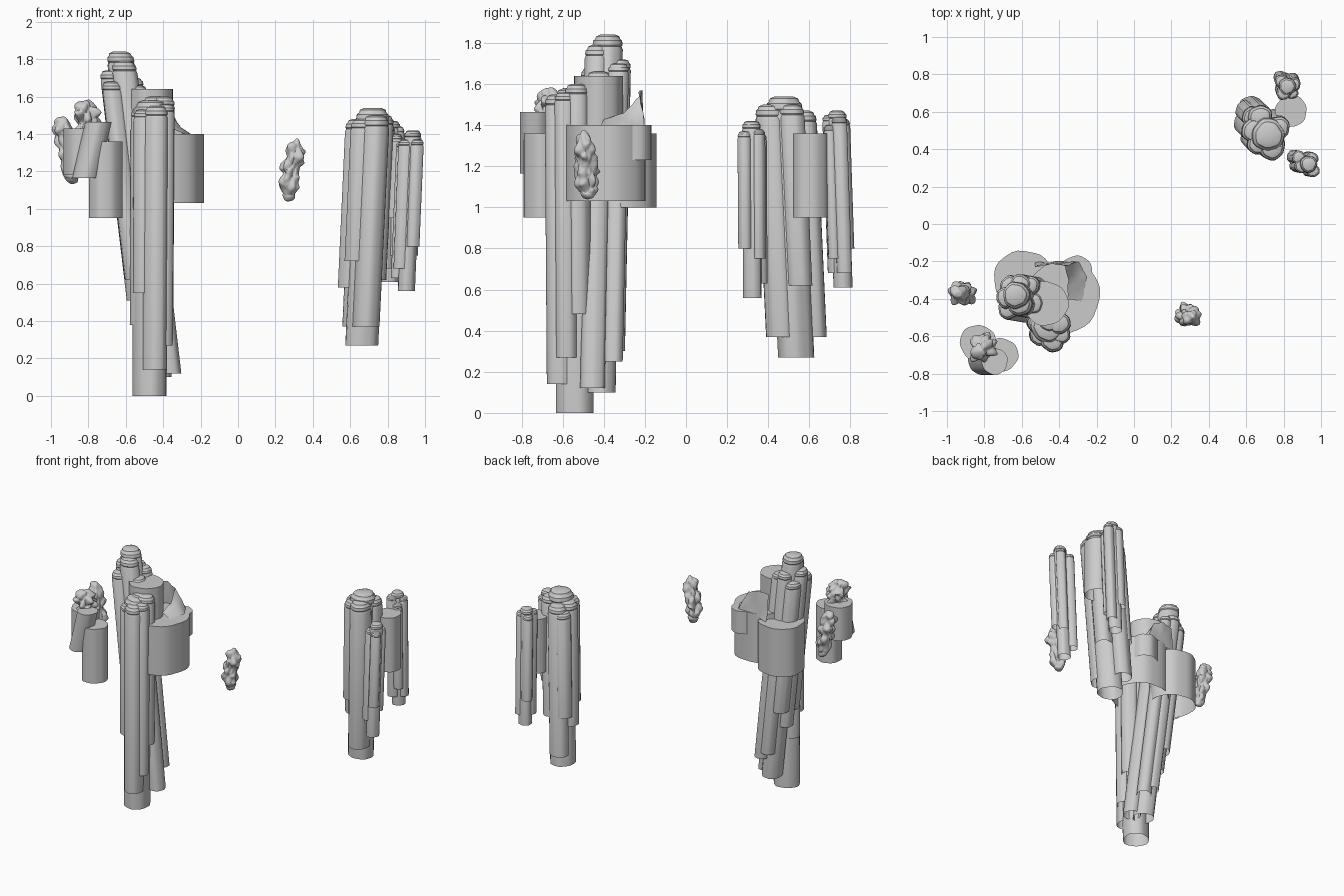
import bpy, bmesh, math, random
from mathutils import Vector, noise

if "Cube" in bpy.data.objects:
    bpy.data.objects.remove(bpy.data.objects["Cube"])

random.seed(4)


def finish(name, bm, angle=35):
    bmesh.ops.recalc_face_normals(bm, faces=bm.faces)
    me = bpy.data.meshes.new(name)
    bm.to_mesh(me)
    bm.free()
    ob = bpy.data.objects.new(name, me)
    bpy.context.collection.objects.link(ob)
    bpy.ops.object.select_all(action='DESELECT')
    ob.select_set(True)
    bpy.context.view_layer.objects.active = ob
    bpy.ops.object.shade_smooth_by_angle(angle=math.radians(angle))
    return ob


def loft(bm, rings, n, wob, cap=True):
    """Skin a stack of irregular rings (centre, radius), open at the foot."""
    a, b = random.uniform(0, 6.28), random.uniform(0, 6.28)
    prev = None
    for c, r in rings:
        ring = []
        for i in range(n):
            t = math.tau * i / n
            k = r * (1 + wob * math.sin(3 * t + a) + wob * .7 * math.sin(7 * t + b))
            ring.append(bm.verts.new(c + Vector((k * math.cos(t), k * math.sin(t), 0))))
        if prev:
            for i in range(n):
                j = (i + 1) % n
                bm.faces.new((prev[i], prev[j], ring[j], ring[i]))
        prev = ring
    if cap:
        bm.faces.new(prev)


def column(name, top, foot, tubes):
    """Bundle of leaning tubes: (dx, dy, radius, bottom z, top z)."""
    top, foot = Vector(top), Vector(foot)
    bm = bmesh.new()
    for dx, dy, r, z0, z1 in tubes:
        def at(z):
            p = foot.lerp(top, (z - foot.z) / (top.z - foot.z))
            return Vector((p.x + dx, p.y + dy, z))
        h = min(.09, r)
        prof = [(z0, 1), (z1 - h, 1.02), (z1 - h * .8, .93), (z1 - h * .7, 1.0),
                (z1 - h * .4, .96), (z1 - h * .3, .84), (z1 - h * .12, .78), (z1, .5)]
        loft(bm, [(at(z), r * k) for z, k in prof], 24, .035)
    return finish(name, bm)


def ledge(name, x, y, r, z0, z1, lean=0):
    bm = bmesh.new()
    loft(bm, [(Vector((x - lean / 2, y, z0)), r), (Vector((x + lean / 2, y, z1)), r)], 32, .025)
    return finish(name, bm)


def bush(name, low, high, r):
    """Knobbly upright clump between two points."""
    low, high = Vector(low), Vector(high)
    bm = bmesh.new()
    bmesh.ops.create_icosphere(bm, subdivisions=5, radius=1)
    for v in bm.verts:
        d = v.co.copy()
        c = low.lerp(high, d.z * .5 + .5)
        p = Vector((d.x * r, d.y * r, d.z * (high.z - low.z) / 2)) + low * 3
        cell = noise.voronoi(p * 17)[0][0]
        k = 1.15 - .75 * min(cell, .8) + .25 * noise.noise(p * 11)
        f = (1 - d.z ** 4) ** .5 / max(.2, (1 - d.z ** 2) ** .5) if abs(d.z) < .99 else 1
        v.co = c + Vector((d.x, d.y, 0)) * r * k * f
        v.co.z += .015 * noise.noise(p * 25)
    return finish(name, bm, 60)


# main island: tall leaning bundle and upright front bundle
column("tall_column", (-.635, -.38, 1.84), (-.43, -.415, .1), [
    (0, 0, .072, .10, 1.84), (.015, -.045, .065, .27, 1.79),
    (-.06, -.01, .058, .51, 1.74), (.06, .055, .05, .25, 1.70),
    (.07, -.04, .06, .12, 1.66), (-.05, .05, .058, .64, 1.66),
    (-.06, -.07, .055, .62, 1.68), (.01, .06, .055, .30, 1.72)])
column("front_column", (-.45, -.57, 1.6), (-.46, -.56, 0), [
    (-.01, .02, .09, 0, 1.58), (.015, -.05, .065, .14, 1.55),
    (.05, .04, .06, .48, 1.60), (-.06, .04, .058, .38, 1.54),
    (-.055, -.03, .05, .55, 1.53), (.06, -.02, .05, .27, 1.56),
    (0, .05, .06, .28, 1.60)])

# right-hand floating pillars
column("right_column", (.72, .475, 1.54), (.66, .535, .27), [
    (0, 0, .088, .27, 1.54), (.02, -.065, .072, .37, 1.50),
    (-.075, .02, .065, .58, 1.48), (-.04, .09, .065, .37, 1.47),
    (.055, .035, .062, .62, 1.50), (-.08, .09, .055, .66, 1.43),
    (-.05, -.05, .06, .72, 1.48)])
column("right_back_column", (.82, .735, 1.47), (.81, .765, .61), [
    (0, 0, .046, .61, 1.47), (.035, .01, .036, .68, 1.44),
    (-.03, .025, .036, .80, 1.43), (-.02, -.035, .038, .68, 1.45),
    (.025, -.035, .034, .75, 1.40)])
column("right_front_column", (.935, .32, 1.42), (.9, .325, .56), [
    (0, 0, .045, .56, 1.42), (-.05, .035, .036, .63, 1.36),
    (-.035, -.01, .038, .68, 1.37), (.025, -.035, .035, .80, 1.37),
    (.02, .03, .033, .75, 1.38)])

# drum-shaped ledges
for i, spec in enumerate([
        (-.375, -.385, .195, 1.03, 1.40), (-.59, -.30, .16, 1.00, 1.36),
        (-.31, -.26, .09, 1.23, 1.40), (-.47, -.425, .118, 1.35, 1.64),
        (-.71, -.70, .09, .95, 1.36), (-.835, -.635, .096, 1.18, 1.43),
        (-.78, -.735, .07, 1.165, 1.465, .07), (.84, .605, .084, .95, 1.36)]):
    ledge("ledge_%d" % (i + 1), *spec)

# sloping bank behind the upper ledge
bm = bmesh.new()
hi = [(-.53, -.23, 1.56), (-.44, -.215, 1.57), (-.37, -.225, 1.54), (-.35, -.30, 1.46), (-.36, -.40, 1.43)]
lo = [(-.53, -.21, 1.36), (-.42, -.20, 1.38), (-.29, -.20, 1.39), (-.24, -.28, 1.39), (-.25, -.42, 1.39)]
rows = [[bm.verts.new(p) for p in row] for row in (hi, lo)]
for i in range(4):
    bm.faces.new((rows[0][i], rows[0][i + 1], rows[1][i + 1], rows[1][i]))
bmesh.ops.subdivide_edges(bm, edges=bm.edges[:], cuts=3, use_grid_fill=True)
for v in bm.verts:
    v.co += noise.noise_vector(v.co * 20) * .008
finish("sloping_bank", bm)

# knobbly clumps
bush("left_bush", (-.885, -.37, 1.14), (-.945, -.37, 1.49), .066)
bush("ledge_bush", (-.81, -.665, 1.34), (-.815, -.665, 1.58), .085)
bush("floating_bush", (.265, -.475, 1.04), (.31, -.50, 1.37), .066)
